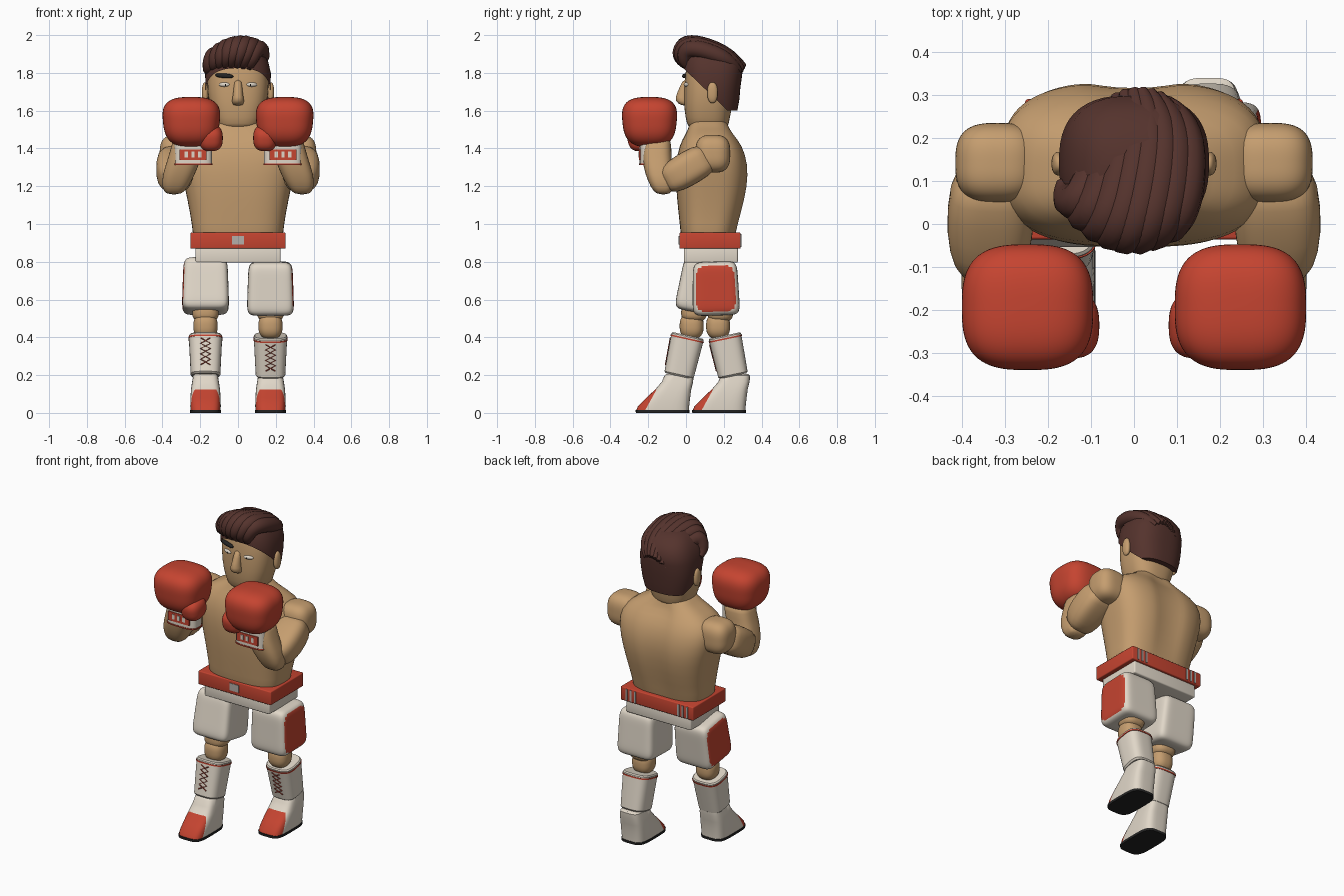
import bpy, bmesh, math
from mathutils import Vector, Matrix

if "Cube" in bpy.data.objects:
    bpy.data.objects.remove(bpy.data.objects["Cube"], do_unlink=True)


def material(name, rgb):
    m = bpy.data.materials.new(name)
    m.use_nodes = True
    m.diffuse_color = (*rgb, 1)
    bsdf = next(n for n in m.node_tree.nodes if n.type == 'BSDF_PRINCIPLED')
    bsdf.inputs["Base Color"].default_value = (*rgb, 1)
    bsdf.inputs["Roughness"].default_value = 0.6
    return m


SKIN = material("skin", (0.56, 0.34, 0.16))
RED = material("red", (0.56, 0.058, 0.03))
WHITE = material("warm white", (0.75, 0.68, 0.58))
HAIR = material("dark brown", (0.09, 0.033, 0.026))
BLACK = material("black", (0.017, 0.017, 0.017))
GREY = material("grey", (0.46, 0.43, 0.4))
LACE = material("dark red", (0.28, 0.04, 0.025))


def finish(ob, angle=40):
    bpy.ops.object.select_all(action='DESELECT')
    ob.select_set(True)
    bpy.context.view_layer.objects.active = ob
    bpy.ops.object.shade_smooth_by_angle(angle=math.radians(angle))
    return ob


def make(name, bm, mats, angle=40, sub=0):
    bmesh.ops.recalc_face_normals(bm, faces=bm.faces)
    me = bpy.data.meshes.new(name)
    bm.to_mesh(me)
    bm.free()
    for m in mats:
        me.materials.append(m)
    ob = bpy.data.objects.new(name, me)
    bpy.context.collection.objects.link(ob)
    if sub:
        ob.modifiers.new("Subdivision", 'SUBSURF').levels = sub
        ob.modifiers["Subdivision"].render_levels = sub
        angle = 180
    return finish(ob, angle)


def spow(a, p):
    return math.copysign(abs(a) ** p, a)


def loft(sections, p=2.5, n=32, axis=None):
    """Superellipse rings (x, y, z, half width, half depth) skinned into a solid."""
    bm = bmesh.new()
    d = Vector(axis or Vector(sections[-1][:3]) - Vector(sections[0][:3])).normalized()
    u = Vector((1, 0, 0))
    u = (u - d * u.dot(d)).normalized()
    v = d.cross(u)
    rings = []
    for x, y, z, rx, ry in sections:
        ring = []
        for i in range(n):
            a = math.tau * (i + 0.5) / n
            ring.append(bm.verts.new(Vector((x, y, z)) + u * rx * spow(math.cos(a), 2 / p)
                                     + v * ry * spow(math.sin(a), 2 / p)))
        rings.append(ring)
    for a, b in zip(rings, rings[1:]):
        for i in range(n):
            j = (i + 1) % n
            bm.faces.new((a[i], a[j], b[j], b[i]))
    bm.faces.new(rings[0])
    bm.faces.new(rings[-1])
    return bm


def block(name, center, size, mat, e=3, rot=(0, 0, 0), taper=0, patch=0):
    """Rounded block; patch = +1 or -1 paints that x side red."""
    bm = bmesh.new()
    bmesh.ops.create_cube(bm, size=2)
    bmesh.ops.subdivide_edges(bm, edges=bm.edges[:], cuts=21, use_grid_fill=True)
    for f in bm.faces:
        c = f.calc_center_median()
        if patch and c.x * patch > 0.999 and abs(c.y) ** 4 + abs(c.z) ** 4 < 0.72:
            f.material_index = 1
    turn = Matrix.Rotation(rot[2], 3, 'Z') @ Matrix.Rotation(rot[1], 3, 'Y') @ Matrix.Rotation(rot[0], 3, 'X')
    for w in bm.verts:
        q = w.co / sum(abs(k) ** e for k in w.co) ** (1 / e)
        k = 1 + taper * q.z
        w.co = turn @ Vector((q.x * size[0] * k, q.y * size[1] * k, q.z * size[2])) / 2 + Vector(center)
    return make(name, bm, [mat, RED], 60)


def box(name, center, size, mat, bevel=0):
    bm = bmesh.new()
    bmesh.ops.create_cube(bm, size=1)
    for w in bm.verts:
        w.co = Vector(a * b for a, b in zip(w.co, size)) + Vector(center)
    if bevel:
        bmesh.ops.bevel(bm, geom=bm.edges[:], offset=bevel, segments=3, profile=0.5, affect='EDGES')
    return make(name, bm, [mat])


def tube(name, pts, mat, kind='NURBS'):
    """Tapered strand through (x, y, z, radius)."""
    cu = bpy.data.curves.new(name, 'CURVE')
    cu.dimensions = '3D'
    cu.bevel_depth = 1
    cu.bevel_resolution = 3
    cu.use_fill_caps = True
    sp = cu.splines.new(kind)
    sp.points.add(len(pts) - 1)
    for pt, (x, y, z, r) in zip(sp.points, pts):
        pt.co = (x, y, z, 1)
        pt.radius = r
    if kind == 'NURBS':
        sp.order_u = 3
        sp.use_endpoint_u = True
        sp.resolution_u = 6
    cu.materials.append(mat)
    ob = bpy.data.objects.new(name, cu)
    bpy.context.collection.objects.link(ob)
    bpy.ops.object.select_all(action='DESELECT')
    ob.select_set(True)
    bpy.context.view_layer.objects.active = ob
    bpy.ops.object.convert(target='MESH')
    return finish(bpy.context.object, 60)


UP = (0, 0, 1)

# Torso with a spine groove
bm = loft([(0, .118, .89, .236, .14), (0, .118, .95, .238, .146), (0, .127, 1.05, .252, .166),
           (0, .139, 1.2, .282, .193), (0, .139, 1.32, .312, .194), (0, .133, 1.42, .31, .168),
           (0, .125, 1.48, .24, .125), (0, .12, 1.525, .13, .1), (0, .12, 1.57, .11, .09)], 3, 48, UP)
for w in bm.verts:
    if w.co.y > .15 and w.co.z < 1.5:
        w.co.y -= .03 * math.exp(-(w.co.x / .06) ** 2) * max(0, min(1, (w.co.z - .9) * 4))
make("torso", bm, [SKIN], sub=1)

# Belt with plain buckle and back stripes, hips
box("belt", (0, .127, .912), (.505, .325, .085), RED, .006)
box("buckle", (0, -.036, .915), (.065, .006, .045), GREY)
box("hips", (0, .132, .835), (.45, .285, .08), WHITE, .008)
for s in (1, -1):
    for i in range(3):
        box("belt_stripe", (s * (.15 + .03 * i), .29, .912), (.012, .006, .07), GREY)

# Head and face
make("head", loft([(0, .12, 1.5, .105, .1), (0, .115, 1.525, .118, .11), (0, .115, 1.6, .146, .125),
                   (0, .125, 1.7, .163, .135), (0, .13, 1.8, .163, .135), (0, .13, 1.88, .14, .12),
                   (0, .13, 1.94, .08, .07)], 2.6, 32, UP), [SKIN], sub=1)
make("nose", loft([(0, .0, 1.625, .026, .02), (0, -.022, 1.65, .036, .042), (0, -.015, 1.69, .024, .034),
                   (0, .002, 1.77, .022, .018)], 2, 16, UP), [SKIN], sub=1)
for s in (1, -1):
    block("ear", (s * .174, .14, 1.695), (.035, .055, .11), SKIN, 2.3)
    block("eye", (s * .073, .003, 1.738), (.058, .024, .024), WHITE, 2, (0, 0, s * .3))
    block("pupil", (s * .066, -.006, 1.737), (.01, .012, .014), BLACK, 2)
block("eyebrow", (-.073, -.001, 1.785), (.1, .026, .024), BLACK, 2.4, (0, .08, -.28))

# Hair: cap trimmed along the hairline, then swept locks
bm = loft([(0, .132, 1.6, .15, .14), (0, .135, 1.66, .165, .148), (0, .138, 1.72, .173, .15),
           (0, .142, 1.8, .174, .157), (0, .142, 1.86, .16, .155), (0, .135, 1.91, .13, .125),
           (0, .125, 1.95, .08, .075)], 2.6, 48, UP)
bmesh.ops.bisect_plane(bm, geom=bm.verts[:] + bm.edges[:] + bm.faces[:], plane_co=(0, -.03, 1.84),
                       plane_no=(0, .69, .72), clear_inner=True)
make("hair_cap", bm, [HAIR], 60)
for i in range(8):
    s = -.115 + i * .032
    drop = 3.2 * (s - .02) ** 2
    bow = 5 * (s - .03) ** 2
    tube("hair_lock", [(s * .6 + .01, .31 - 2 * s * s, 1.835 - drop, .014),
                       (s * .8 + .035, .235, 1.89 - drop, .042),
                       (s + .015, .09, 1.95 - drop, .046),
                       (s - .015, -.015 + bow * .6, 1.957 - drop, .046),
                       (s - .045, -.045 + bow, 1.88 - drop, .036),
                       (s - .05, -.005 + bow, 1.835 - drop * .5, .015)], HAIR)

# Arms and gloves
for s in (1, -1):
    block("shoulder", (s * .317, .142, 1.372), (.195, .185, .2), SKIN, 2.9)
    make("upper_arm", loft([(s * .325, .13, 1.36, .075, .07), (s * .33, .08, 1.335, .1, .09),
                            (s * .335, -.02, 1.275, .102, .092), (s * .335, -.09, 1.235, .085, .08),
                            (s * .335, -.12, 1.215, .055, .05)], 3), [SKIN], sub=1)
    make("forearm", loft([(s * .34, -.12, 1.155, .04, .035), (s * .335, -.125, 1.19, .068, .06),
                          (s * .315, -.14, 1.26, .086, .075), (s * .285, -.155, 1.34, .088, .078),
                          (s * .265, -.155, 1.42, .086, .078), (s * .26, -.155, 1.46, .08, .07)],
                         2.8, 32, UP), [SKIN], sub=1)
    make("cuff", loft([(s * .237, -.19, 1.318, .1, .055), (s * .237, -.19, 1.42, .1, .055)],
                      3.6, 40, UP), [WHITE])
    make("cuff_trim", loft([(s * .237, -.19, 1.312, .103, .058), (s * .237, -.19, 1.32, .103, .058)],
                           3.6, 40, UP), [RED])
    box("cuff_panel", (s * .238, -.245, 1.367), (.145, .008, .056), RED)
    for i in (-1, 0, 1):
        box("cuff_bar", (s * .238 + i * .036, -.248, 1.368), (.018, .008, .03), WHITE)
    block("glove", (s * .247, -.193, 1.54), (.3, .287, .265), RED, 2.9, taper=.09)
    block("thumb", (s * .143, -.235, 1.455), (.125, .15, .135), RED, 2.6, (.2, 0, 0))

# Legs: side, hip shift in y, shorts tilt, knee y, boot top y, boot bottom y, foot shift
for s, sy, tilt, ky, ty, by, fy in ((1, .157, .03, .17, .205, .25, .299), (-1, .085, -.17, .03, .01, -.038, 0)):
    x = s * .172
    block("shorts_leg", (x, sy, .665 - s * .007), (.242, .243, .285), WHITE, 7, (tilt, 0, 0), -.04, s)
    block("thigh", (x, ky + .012, .53), (.14, .135, .1), SKIN, 2.6)
    block("knee", (x, ky, .46), (.128, .127, .14), SKIN, 2.5)

    # Boot shaft, trim and crossed laces
    lo, hi = Vector((x, by, .195)), Vector((x, ty, .41))

    def ring(t, grow=0):
        return (*lo.lerp(hi, t), .078 + .011 * t + grow, .079 + .009 * t + grow)

    make("boot_shaft", loft([ring(0, -.008), ring(.04), ring(.5), ring(.97), ring(1, -.006)], 3.2, 40), [WHITE])
    make("boot_trim", loft([ring(.9, .003), ring(.935, .003)], 3.2, 40), [RED])
    front = (hi - lo).normalized().cross(Vector((1, 0, 0)))
    for k in (1, -1):
        pts = []
        for i in range(6):
            t = .2 + .13 * i
            c = lo.lerp(hi, t) - front * (.08 + .009 * t)
            pts.append((c.x + k * .026 * (-1) ** i, c.y, c.z, .0035))
        tube("boot_lace", pts, LACE, 'POLY')

    # Foot with red toe, and sole
    bm = loft([(x, fy - .124, .012, .08, .14), (x, fy - .119, .035, .081, .136),
               (x, fy - .094, .08, .08, .116), (x, fy - .067, .125, .077, .095),
               (x, fy - .045, .165, .071, .083), (x, fy - .037, .198, .065, .077),
               (x, fy - .037, .206, .055, .068)], 4, 40, UP)
    co, no = Vector((x, fy - .155, .125)), Vector((0, -.112, .062))
    bmesh.ops.bisect_plane(bm, geom=bm.verts[:] + bm.edges[:] + bm.faces[:], plane_co=co, plane_no=no)
    for f in bm.faces:
        c = f.calc_center_median()
        f.material_index = int((c - co).dot(no) > 0 and c.z < .125)
    make("foot", bm, [WHITE, RED])
    make("sole", loft([(x, fy - .124, 0, .082, .142), (x, fy - .124, .015, .083, .143)], 4, 40, UP), [BLACK])
